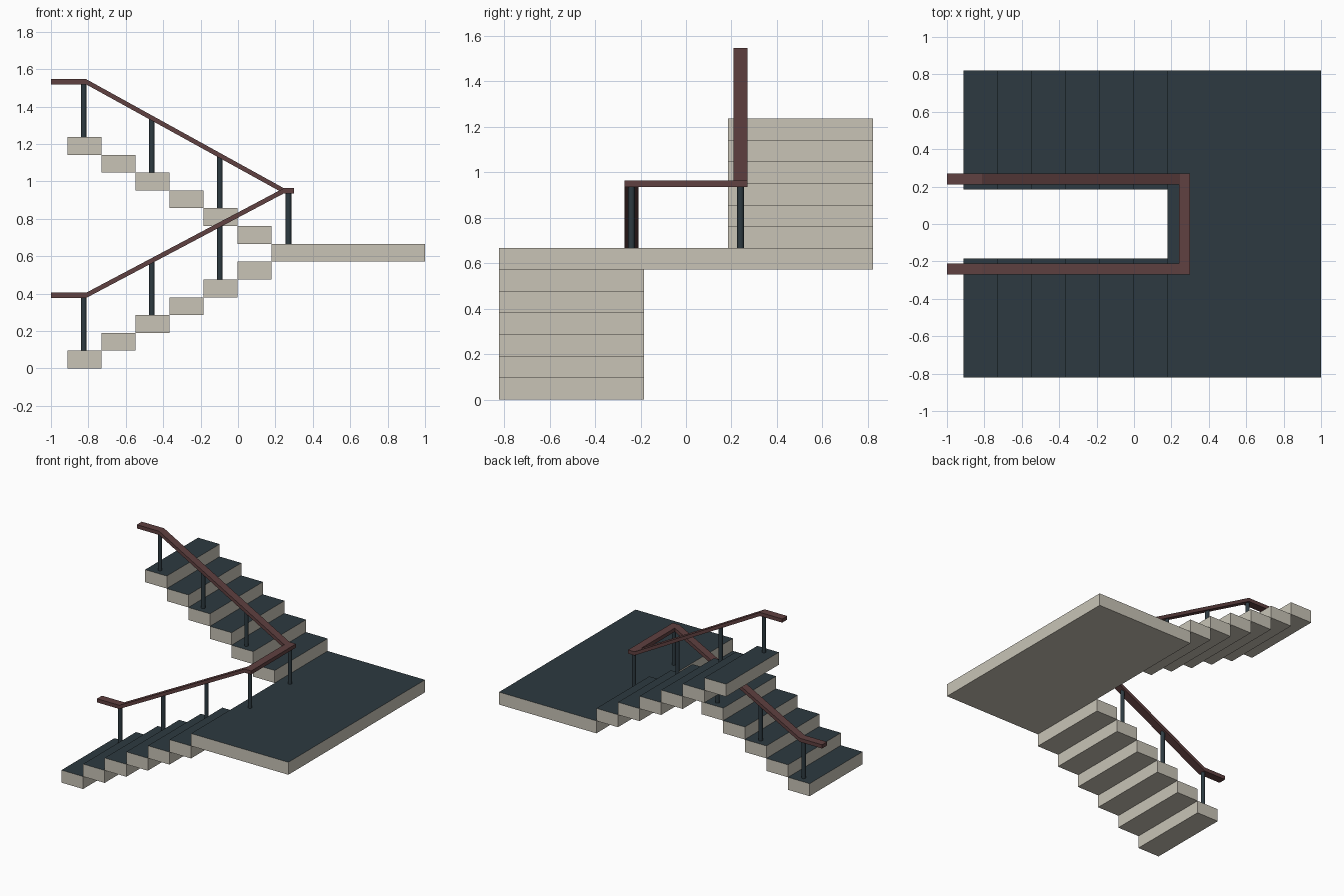
import bpy
import bmesh

cube = bpy.data.objects.get("Cube")
if cube:
    bpy.data.objects.remove(cube, do_unlink=True)


def material(name, rgb):
    m = bpy.data.materials.new(name)
    m.use_nodes = True
    m.diffuse_color = (*rgb, 1)
    m.node_tree.nodes["Principled BSDF"].inputs["Base Color"].default_value = (*rgb, 1)
    return m


concrete = material("warm concrete", (0.58, 0.55, 0.47))
slate = material("dark slate", (0.026, 0.042, 0.052))
wood = material("red brown wood", (0.115, 0.052, 0.052))


def finish(name, bm, *mats):
    bmesh.ops.recalc_face_normals(bm, faces=bm.faces)
    me = bpy.data.meshes.new(name)
    bm.to_mesh(me)
    bm.free()
    for m in mats:
        me.materials.append(m)
    ob = bpy.data.objects.new(name, me)
    bpy.context.collection.objects.link(ob)
    return ob


def prism(name, outline, y0, y1, *mats, top_cover=False):
    """Extrude an x-z outline along y; optionally use slot 1 for top faces."""
    bm = bmesh.new()
    face = bm.faces.new([bm.verts.new((x, y0, z)) for x, z in outline])
    ext = bmesh.ops.extrude_face_region(bm, geom=[face])
    for v in ext["geom"]:
        if isinstance(v, bmesh.types.BMVert):
            v.co.y = y1
    bmesh.ops.recalc_face_normals(bm, faces=bm.faces)
    if top_cover:
        for f in bm.faces:
            f.material_index = int(f.normal.z > 0.9)
    return finish(name, bm, *mats)


def slab(name, x0, x1, y0, y1, z0, z1):
    outline = [(x0, z0), (x1, z0), (x1, z1), (x0, z1)]
    return prism(name, outline, y0, y1, concrete, slate, top_cover=True)


def post(name, x, y, z0, z1):
    bm = bmesh.new()
    bmesh.ops.create_cone(bm, cap_ends=True, segments=16, radius1=0.015,
                          radius2=0.015, depth=z1 - z0)
    bmesh.ops.translate(bm, verts=bm.verts, vec=(x, y, (z0 + z1) / 2))
    ob = finish(name, bm, slate)
    bpy.ops.object.select_all(action='DESELECT')
    ob.select_set(True)
    bpy.context.view_layer.objects.active = ob
    bpy.ops.object.shade_smooth_by_angle()


STEPS, RISE, RUN = 6, 0.0952, 0.182
X0, INNER, OUTER = -0.912, 0.185, 0.822
LAND = STEPS * RISE
RAIL_Y, HALF = 0.24, 0.03

# Steps of both flights
for i in range(STEPS):
    x = X0 + i * RUN
    slab(f"lower_step_{i + 1}", x, x + RUN, -OUTER, -INNER, i * RISE, (i + 1) * RISE)
    z = LAND + (STEPS - i) * RISE
    slab(f"upper_step_{i + 1}", x, x + RUN, INNER, OUTER, z, z + RISE)

# Landing between the flights
slab("landing", X0 + STEPS * RUN, 1.0, -OUTER, OUTER, LAND, LAND + RISE)


# Handrails: level end, slope, level turn
def handrail(name, z_end, y):
    path = [(-1.0, z_end), (-0.812, z_end), (0.245, 0.95), (0.30, 0.95)]
    t = 0.014
    outline = [(x, z - t) for x, z in path] + [(x, z + t) for x, z in reversed(path)]
    prism(name, outline, y - HALF, y + HALF, wood)


handrail("lower_handrail", 0.391, -RAIL_Y)
handrail("upper_handrail", 1.533, RAIL_Y)
prism("turn_handrail", [(0.24, 0.936), (0.30, 0.936), (0.30, 0.964), (0.24, 0.964)],
      -RAIL_Y + HALF, RAIL_Y - HALF, wood)

# Posts on every second step and at the turn
for k in range(3):
    x = -0.825 + k * 2 * RUN
    low = (2 * k + 1) * RISE
    high = LAND + (STEPS + 1 - 2 * k) * RISE
    post(f"lower_post_{k + 1}", x, -RAIL_Y, low, low + 0.295)
    post(f"upper_post_{k + 1}", x, RAIL_Y, high, high + 0.288)
for side, y in (("lower", -RAIL_Y), ("upper", RAIL_Y)):
    post(f"{side}_turn_post", 0.27, y, LAND + RISE, 0.95)
